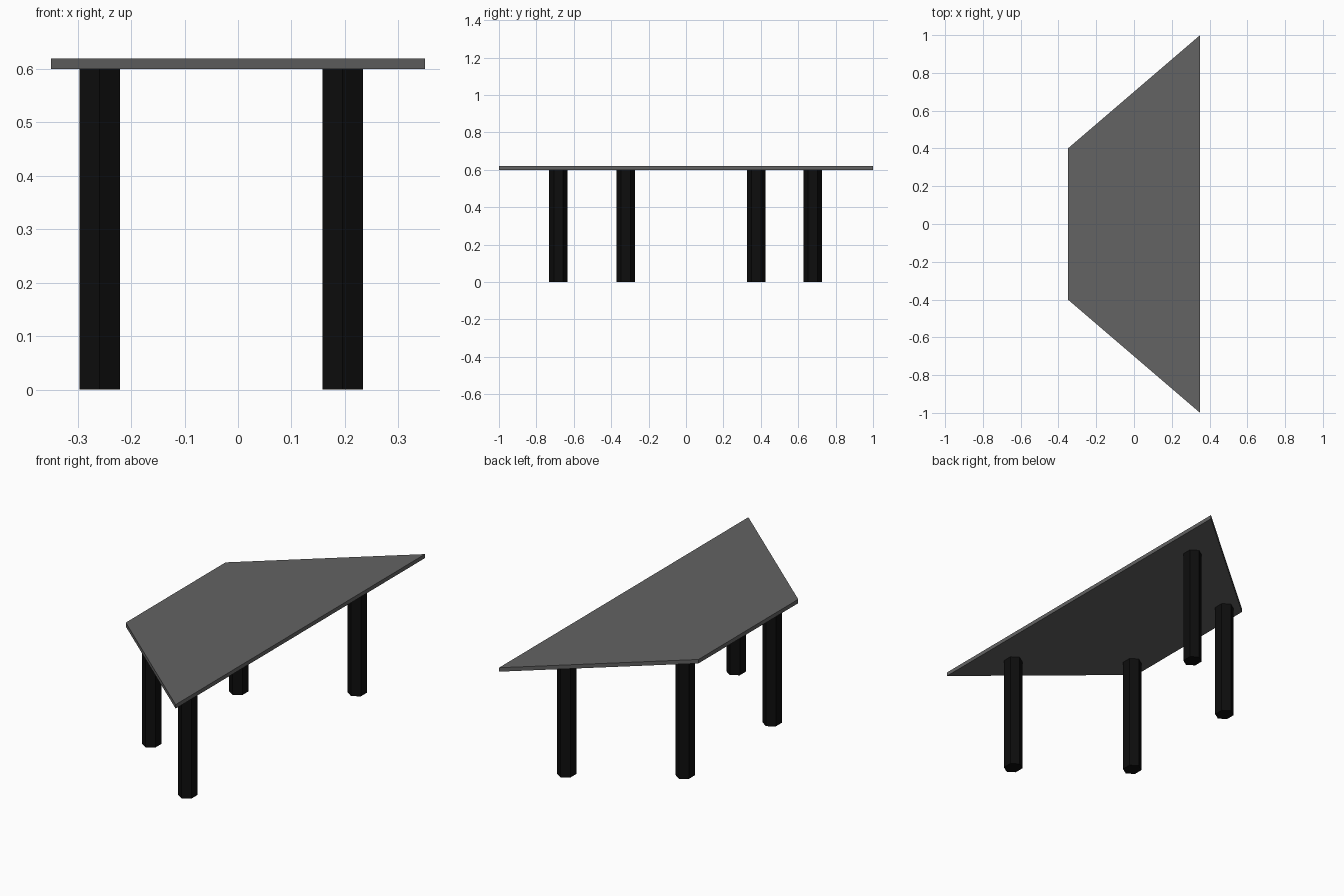
import bpy, bmesh, math

if "Cube" in bpy.data.objects:
    bpy.data.objects.remove(bpy.data.objects["Cube"])

TOP_Z, THICK = 0.60, 0.02


def material(name, value):
    mat = bpy.data.materials.new(name)
    mat.diffuse_color = (value, value, value, 1)
    mat.use_nodes = True
    mat.node_tree.nodes["Principled BSDF"].inputs["Base Color"].default_value = mat.diffuse_color
    return mat


def prism(name, outline, z0, z1, mat):
    """Extrude a flat outline from z0 to z1."""
    bm = bmesh.new()
    face = bm.faces.new([bm.verts.new((x, y, z0)) for x, y in outline])
    ext = bmesh.ops.extrude_face_region(bm, geom=[face], use_keep_orig=True)
    verts = [g for g in ext["geom"] if isinstance(g, bmesh.types.BMVert)]
    bmesh.ops.translate(bm, vec=(0, 0, z1 - z0), verts=verts)
    bmesh.ops.recalc_face_normals(bm, faces=bm.faces)
    mesh = bpy.data.meshes.new(name)
    bm.to_mesh(mesh)
    bm.free()
    mesh.materials.append(mat)
    obj = bpy.data.objects.new(name, mesh)
    bpy.context.collection.objects.link(obj)
    return obj


grey = material("dark_grey", 0.125)
black = material("black", 0.004)

# Trapezoid table top
prism("table_top", [(-0.35, -0.4), (0.35, -1), (0.35, 1), (-0.35, 0.4)],
      TOP_Z, TOP_Z + THICK, grey)

# Six-sided legs, slightly flattened in x
hexagon = [(0.0436 * math.sin(i * math.pi / 3), 0.0495 * math.cos(i * math.pi / 3))
           for i in range(6)]
legs = {
    "wide_side_front_leg": (0.196, -0.682),
    "wide_side_back_leg": (0.196, 0.677),
    "narrow_side_front_leg": (-0.259, -0.322),
    "narrow_side_back_leg": (-0.259, 0.376),
}
for name, (x, y) in legs.items():
    leg = prism(name, hexagon, 0, TOP_Z, black)
    leg.location = (x, y, 0)
